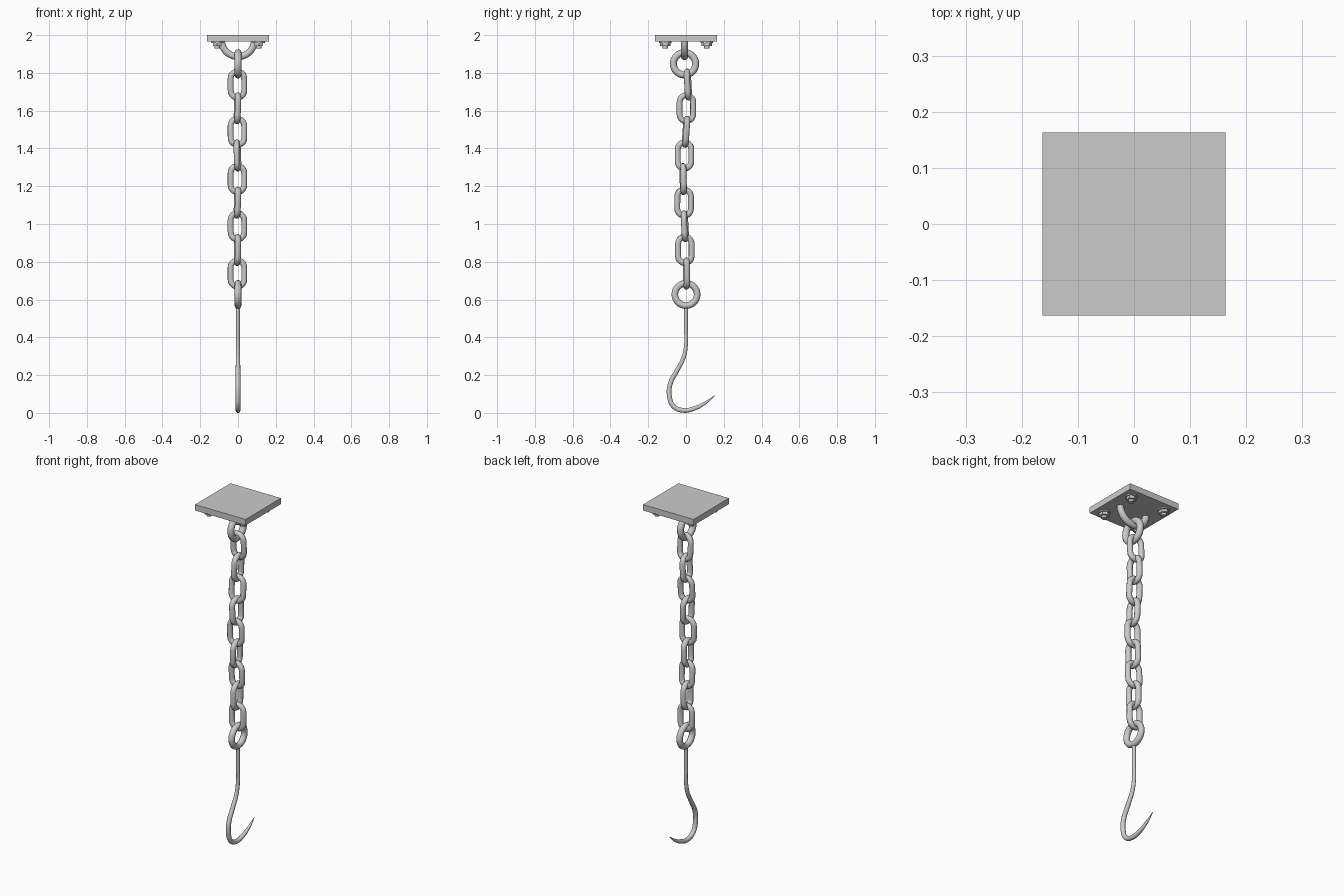
import bpy, math
from math import pi, cos, sin

if "Cube" in bpy.data.objects:
    bpy.data.objects.remove(bpy.data.objects["Cube"])


def tube(name, points, radius, cyclic=False, radii=None, smooth_path=False, sides=3):
    """Sweep a round bar along a path and turn it into a smooth mesh."""
    cu = bpy.data.curves.new(name, 'CURVE')
    cu.dimensions = '3D'
    cu.bevel_depth = radius
    cu.bevel_resolution = sides
    cu.use_fill_caps = not cyclic
    cu.resolution_u = 8
    kind = 'BEZIER' if smooth_path else 'POLY'
    sp = cu.splines.new(kind)
    pts = sp.bezier_points if smooth_path else sp.points
    pts.add(len(points) - 1)
    for i, (p, co) in enumerate(zip(pts, points)):
        if smooth_path:
            p.co = co
            p.handle_left_type = p.handle_right_type = 'AUTO'
        else:
            p.co = (*co, 1)
        p.radius = radii[i] if radii else 1
    sp.use_cyclic_u = cyclic
    ob = bpy.data.objects.new(name, cu)
    bpy.context.collection.objects.link(ob)
    bpy.ops.object.select_all(action='DESELECT')
    ob.select_set(True)
    bpy.context.view_layer.objects.active = ob
    bpy.ops.object.convert(target='MESH')
    ob = bpy.context.object
    ob.name = name
    bpy.ops.object.shade_smooth_by_angle(angle=math.radians(50))
    return ob


def ring(name, y, z, major, minor):
    bpy.ops.mesh.primitive_torus_add(location=(0, y, z), rotation=(0, pi / 2, 0),
                                     major_radius=major, minor_radius=minor,
                                     major_segments=32, minor_segments=12)
    bpy.context.object.name = name
    bpy.ops.object.shade_smooth()


def cylinder(name, x, y, z0, z1, r, n):
    bpy.ops.mesh.primitive_cylinder_add(vertices=n, radius=r, depth=z1 - z0,
                                        location=(x, y, (z0 + z1) / 2))
    bpy.context.object.name = name
    bpy.ops.object.shade_smooth_by_angle(angle=math.radians(35))


# Ceiling plate
bpy.ops.mesh.primitive_cube_add(size=1, location=(0, 0, 1.9825))
plate = bpy.context.object
plate.name = "ceiling_plate"
plate.scale = (0.327, 0.327, 0.035)

# Bolts with washers and hex nuts at the four corners
for sx in (-1, 1):
    for sy in (-1, 1):
        x, y = 0.11 * sx, 0.11 * sy
        cylinder("washer", x, y, 1.958, 1.966, 0.032, 20)
        cylinder("hex_nut", x, y, 1.942, 1.960, 0.027, 6)
        cylinder("bolt_tip", x, y, 1.929, 1.945, 0.014, 16)

# Half loop under the plate
tube("plate_loop", [(0.087 * cos(a), -0.008, 1.973 - 0.087 * sin(a))
                    for a in (pi * i / 20 for i in range(21))], 0.019)

# Rings above and below the chain
ring("top_ring", -0.008, 1.848, 0.059, 0.0185)
ring("hook_ring", 0.0, 0.627, 0.059, 0.0175)

# Chain links: alternate by a quarter turn, with a slight sway
R, H, BAR = 0.036, 0.033, 0.016
outline = [(R * cos(a), 0, R * sin(a) + H) for a in (pi * i / 10 for i in range(11))]
outline += [(-x, 0, -z) for x, _, z in outline]
sway = [0.01, 0.002, 0.0, -0.008, -0.015, -0.01, -0.006, -0.006, 0.002]
lean = [3, 2, -4, -2, 1, 2, 3, 1, 0]
for i in range(9):
    link = tube("chain_link", outline, BAR, cyclic=True)
    yaw = (90 if i % 2 else 0) + (4 if i % 3 else -5)
    link.location = (-0.003, sway[i], 1.738 - 0.125 * i)
    link.rotation_euler = (math.radians(lean[i]), 0, math.radians(yaw))

# Hook: straight shank, swept bend and tapered point
path = [(0.0, 0.56), (0.0, 0.45), (0.0, 0.36), (-0.014, 0.29), (-0.05, 0.22),
        (-0.083, 0.155), (-0.088, 0.09), (-0.066, 0.035), (-0.015, 0.0135),
        (0.05, 0.026), (0.105, 0.055), (0.153, 0.092)]
thick = [0.8, 0.8, 0.8, 0.85, 0.95, 1, 1, 1, 1, 0.9, 0.6, 0.08]
tube("hook", [(0, y, z) for y, z in path], 0.0132, radii=thick, smooth_path=True)
